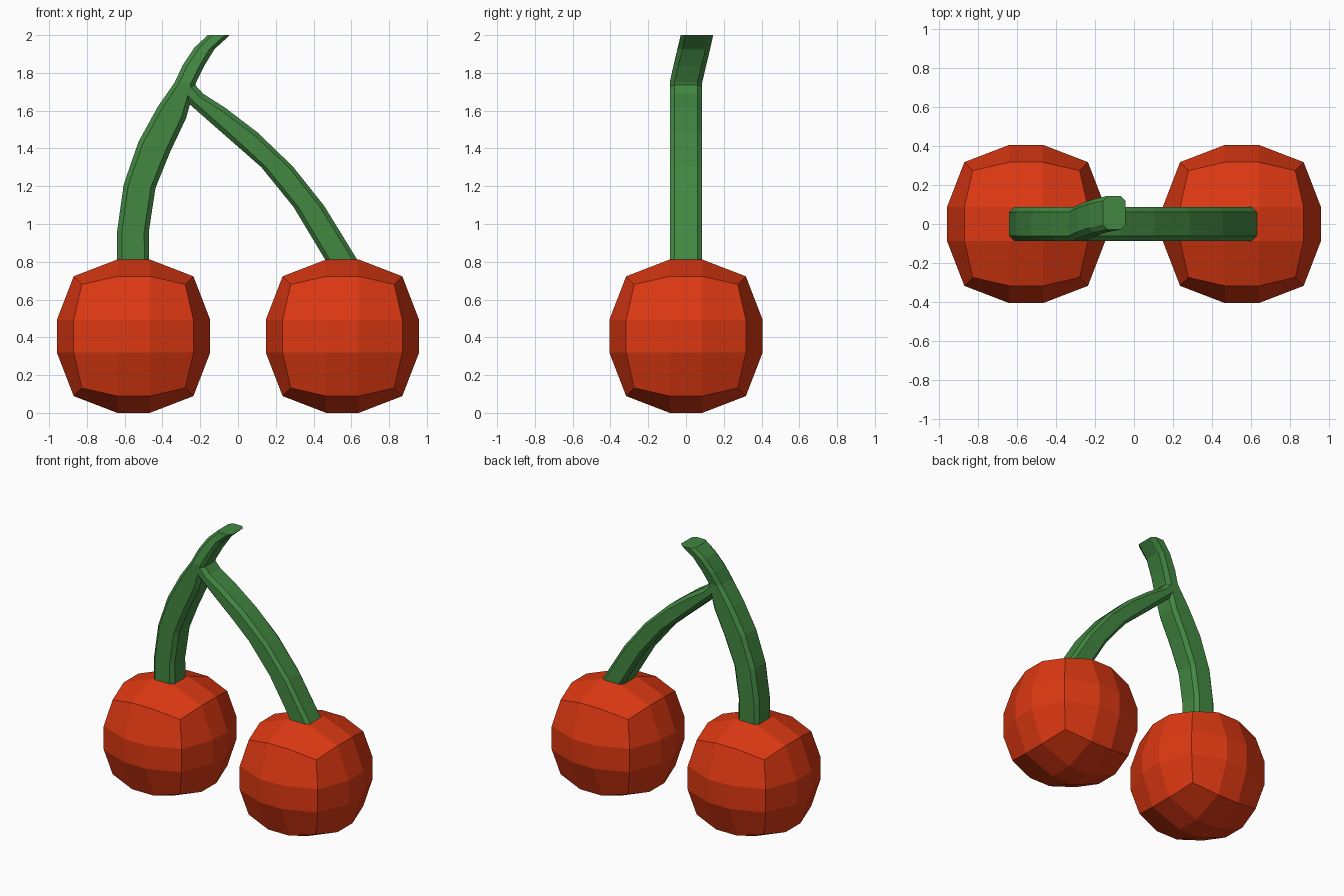
import bpy, bmesh
from mathutils import Vector

if "Cube" in bpy.data.objects:
    bpy.data.objects.remove(bpy.data.objects["Cube"])


def material(name, rgb):
    m = bpy.data.materials.new(name)
    m.diffuse_color = (*rgb, 1)
    m.use_nodes = True
    m.node_tree.nodes["Principled BSDF"].inputs["Base Color"].default_value = m.diffuse_color
    return m


RED = material("cherry_red", (0.72, 0.04, 0.006))
GREEN = material("stem_green", (0.055, 0.245, 0.055))


def finish(bm, name, mat):
    bmesh.ops.recalc_face_normals(bm, faces=bm.faces)
    me = bpy.data.meshes.new(name)
    bm.to_mesh(me)
    bm.free()
    me.materials.append(mat)
    ob = bpy.data.objects.new(name, me)
    bpy.context.collection.objects.link(ob)
    return ob


# Fruit: a cube with 3 x 3 faces per side, rounded by vertex type
def cherry(name, x):
    bm = bmesh.new()
    bmesh.ops.create_cube(bm, size=2)
    bmesh.ops.subdivide_edges(bm, edges=bm.edges[:], cuts=2, use_grid_fill=True)
    outer = {1: 0.406, 2: 0.317, 3: 0.274}   # face, edge, corner vertices
    for v in bm.verts:
        n = sum(abs(c) > 0.9 for c in v.co)
        v.co = Vector([(1 if c > 0 else -1) * (outer[n] if abs(c) > 0.9 else 0.086)
                       for c in v.co]) + Vector((x, 0, 0.406))
    finish(bm, name, RED)


# Stem: chamfered-square rings, each spanning two outline points (x, z)
def stem(name, rings):
    bm = bmesh.new()
    loops = []
    for x1, z1, x2, z2, y in rings:
        a, b = Vector((x1, y, z1)), Vector((x2, y, z2))
        mid, half = (a + b) / 2, (b - a).length / 2
        u, w, c = (b - a).normalized(), 0.086, 0.025
        pts = [(half, w - c), (half - c, w), (c - half, w), (-half, w - c),
               (-half, c - w), (c - half, -w), (half - c, -w), (half, c - w)]
        loops.append([bm.verts.new(mid + u * p + Vector((0, q, 0))) for p, q in pts])
    for r, s in zip(loops, loops[1:]):
        for i in range(8):
            j = (i + 1) % 8
            bm.faces.new((r[i], r[j], s[j], s[i]))
    bm.faces.new(loops[0])
    bm.faces.new(loops[-1])
    finish(bm, name, GREEN)


cherry("left_cherry", -0.553)
cherry("right_cherry", 0.553)

# Main stem, leaning back above the fork
stem("main_stem", [
    (-0.64, 0.80, -0.47, 0.80, 0), (-0.64, 0.96, -0.472, 0.96, 0),
    (-0.605, 1.21, -0.437, 1.19, 0), (-0.527, 1.435, -0.36, 1.38, 0),
    (-0.425, 1.62, -0.275, 1.56, 0), (-0.335, 1.75, -0.222, 1.75, 0),
    (-0.293, 1.84, -0.18, 1.835, 0.02), (-0.23, 1.935, -0.125, 1.925, 0.042),
    (-0.16, 2.0, -0.043, 2.0, 0.058)])

# Side branch running from the fork to the right cherry
stem("branch_stem", [
    (0.468, 0.80, 0.638, 0.80, 0), (0.294, 1.09, 0.457, 1.095, 0),
    (0.124, 1.30, 0.29, 1.305, 0), (-0.024, 1.43, 0.103, 1.485, 0),
    (-0.15, 1.54, -0.066, 1.614, 0), (-0.257, 1.635, -0.185, 1.69, 0),
    (-0.30, 1.68, -0.235, 1.745, 0)])
